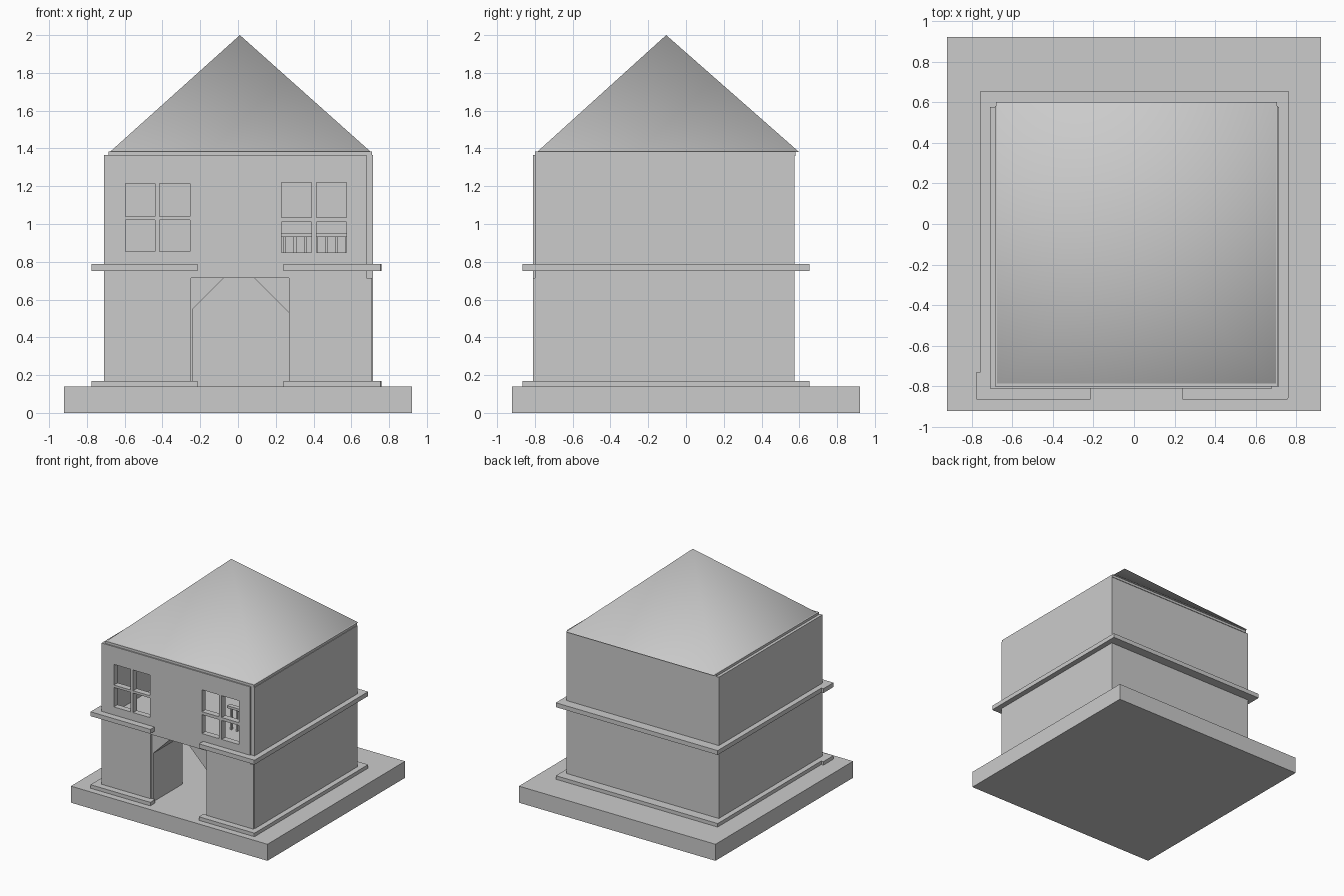
import bpy, bmesh
from mathutils import Vector

if "Cube" in bpy.data.objects:
    bpy.data.objects.remove(bpy.data.objects["Cube"])


def new_object(name, bm):
    bmesh.ops.recalc_face_normals(bm, faces=bm.faces)
    me = bpy.data.meshes.new(name)
    bm.to_mesh(me)
    bm.free()
    ob = bpy.data.objects.new(name, me)
    bpy.context.collection.objects.link(ob)
    return ob


def boxes(name, items):
    """One object from boxes given as (x0, x1, y0, y1, z0, z1)."""
    bm = bmesh.new()
    for x0, x1, y0, y1, z0, z1 in items:
        vs = bmesh.ops.create_cube(bm, size=1)["verts"]
        for v in vs:
            v.co = Vector((x1 if v.co.x > 0 else x0,
                           y1 if v.co.y > 0 else y0,
                           z1 if v.co.z > 0 else z0))
    return new_object(name, bm)


def prism(name, pts, axis, lo, hi):
    """Extrude a 2D outline along y (points are x, z) or z (points are x, y)."""
    bm = bmesh.new()
    vs = [bm.verts.new((a, lo, b) if axis == "y" else (a, b, lo)) for a, b in pts]
    f = bm.faces.new(vs)
    ext = bmesh.ops.extrude_face_region(bm, geom=[f])["geom"]
    d = Vector((0, hi - lo, 0) if axis == "y" else (0, 0, hi - lo))
    bmesh.ops.translate(bm, vec=d, verts=[v for v in ext if isinstance(v, bmesh.types.BMVert)])
    return new_object(name, bm)


def cut(ob, cutter):
    mod = ob.modifiers.new("cut", "BOOLEAN")
    mod.operation, mod.solver, mod.object = "DIFFERENCE", "EXACT", cutter
    dg = bpy.context.evaluated_depsgraph_get()
    me = bpy.data.meshes.new_from_object(ob.evaluated_get(dg))
    ob.modifiers.clear()
    ob.data = me
    bpy.data.objects.remove(cutter)


# Ground slab
boxes("base_slab", [(-0.92, 0.92, -0.92, 0.92, 0, 0.14)])

# Side and back walls as a U outline
prism("side_and_back_walls",
      [(-0.71, -0.80), (-0.71, 0.575), (0.715, 0.575), (0.715, -0.80),
       (0.67, -0.80), (0.67, 0.53), (-0.665, 0.53), (-0.665, -0.80)],
      "z", 0.14, 1.365)

# Front wall with the doorway notched out of the outline
front = prism("front_wall",
              [(-0.71, 0.14), (-0.25, 0.14), (-0.25, 0.715), (0.27, 0.715), (0.27, 0.14),
               (0.71, 0.14), (0.71, 0.715), (0.68, 0.715), (0.68, 1.365), (-0.71, 1.365)],
              "y", -0.81, -0.76)

# Four-pane windows
panes = []
for xs, zs in ((((-0.595, -0.44), (-0.415, -0.255)), ((0.855, 1.02), (1.04, 1.215))),
               (((0.23, 0.39), (0.415, 0.575)), ((0.85, 1.01), (1.035, 1.22)))):
    panes += [(*x, -0.9, -0.7, *z) for x in xs for z in zs]
cut(front, boxes("window_cutter", panes))

# Passage walls behind the door, with slanted upper corners
prism("passage_left", [(-0.29, 0.14), (-0.24, 0.14), (-0.24, 0.55), (-0.07, 0.72), (-0.29, 0.72)],
      "y", -0.79, -0.40)
prism("passage_right", [(0.31, 0.14), (0.27, 0.14), (0.27, 0.53), (0.08, 0.72), (0.31, 0.72)],
      "y", -0.79, -0.40)

# Upper floor
boxes("upper_floor", [(-0.665, 0.67, -0.77, 0.53, 0.715, 0.75)])

# Indoor railing seen through the right window
rail = [(0.24 + i * 0.055, 0.255 + i * 0.055, -0.45, -0.43, 0.75, 0.93) for i in range(8)]
rail.append((0.22, 0.67, -0.46, -0.42, 0.93, 0.95))
boxes("indoor_railing", rail)

# Ledges around the walls, open at the door
ledge = [(-0.215, -0.80), (-0.215, -0.865), (-0.775, -0.865), (-0.775, -0.73), (-0.755, -0.73),
         (-0.755, 0.655), (0.76, 0.655), (0.76, -0.855), (0.755, -0.865), (0.24, -0.865),
         (0.24, -0.80), (0.70, -0.80), (0.70, 0.56), (-0.70, 0.56), (-0.70, -0.80)]
prism("lower_ledge", ledge, "z", 0.14, 0.17)
prism("upper_ledge", ledge, "z", 0.75, 0.787)

# Eaves slab and pyramid roof
boxes("eaves", [(-0.685, 0.71, -0.80, 0.58, 1.36, 1.385)])
bm = bmesh.new()
base = [bm.verts.new(p) for p in ((-0.68, -0.79, 1.38), (0.705, -0.79, 1.38),
                                  (0.705, 0.60, 1.38), (-0.68, 0.60, 1.38))]
apex = bm.verts.new((0.01, -0.105, 2.0))
bm.faces.new(base)
for i in range(4):
    bm.faces.new((base[i], base[(i + 1) % 4], apex)).smooth = True
roof = new_object("roof", bm)
